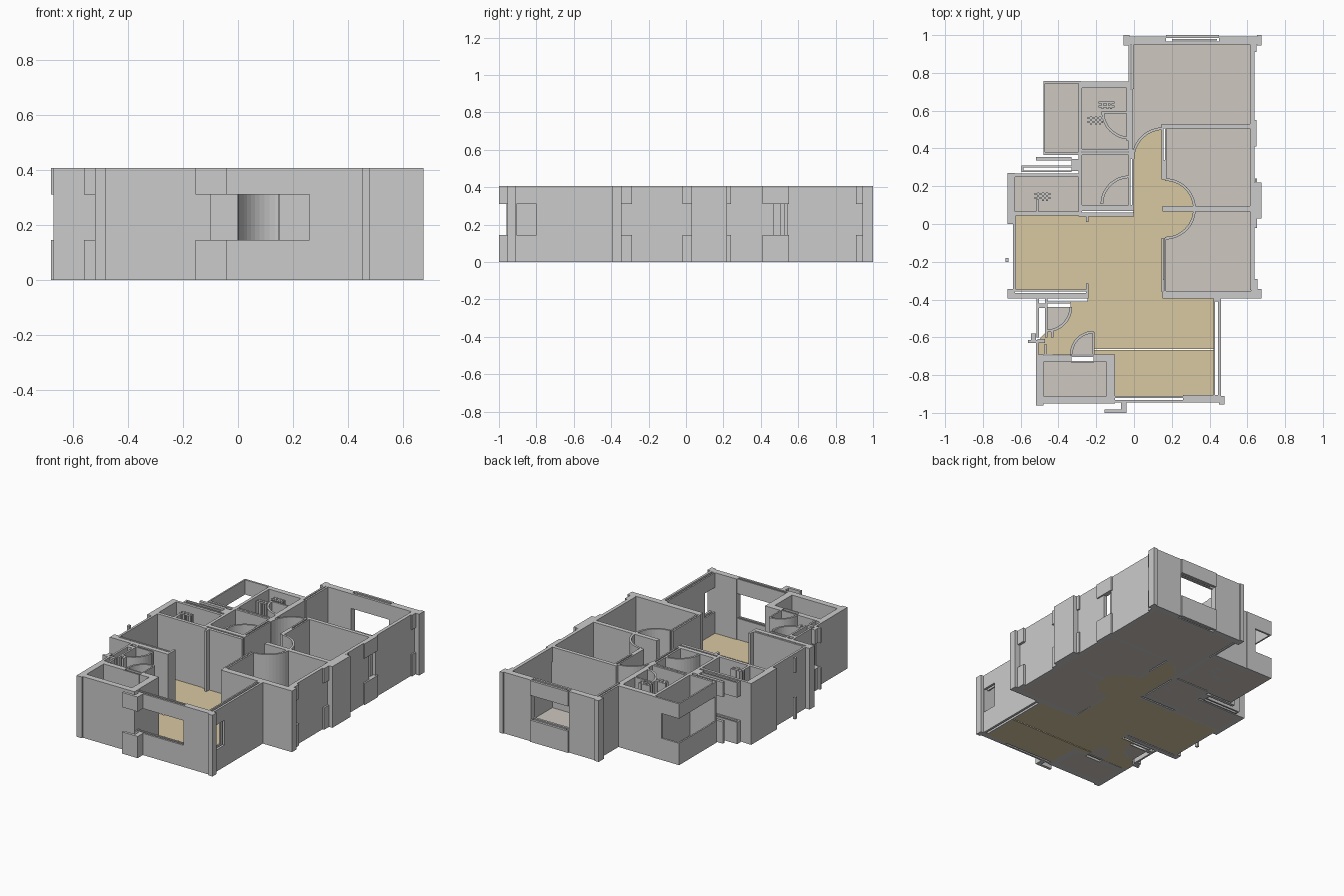
import bpy, bmesh
from math import cos, sin, radians

H, SILL, HEAD, FLOOR = 0.408, 0.145, 0.31, 0.004


def material(name, rgb):
    m = bpy.data.materials.new(name)
    m.diffuse_color = (*rgb, 1)
    return m


def prism(bm, pts, z0, z1):
    low = [bm.verts.new((x, y, z0)) for x, y in pts]
    top = [bm.verts.new((x, y, z1)) for x, y in pts]
    n = len(pts)
    bm.faces.new(low[::-1])
    bm.faces.new(top)
    for i in range(n):
        j = (i + 1) % n
        bm.faces.new((low[i], low[j], top[j], top[i]))


def rect(x0, x1, y0, y1):
    return [(x0, y0), (x1, y0), (x1, y1), (x0, y1)]


def arc(cx, cy, r, a0, a1, n=12):
    return [(cx + r * cos(radians(a0 + (a1 - a0) * i / n)),
             cy + r * sin(radians(a0 + (a1 - a0) * i / n))) for i in range(n + 1)]


def make(name, parts, mat=None):
    """parts: list of (outline, z0, z1)"""
    bm = bmesh.new()
    for pts, z0, z1 in parts:
        prism(bm, pts, z0, z1)
    bmesh.ops.recalc_face_normals(bm, faces=bm.faces)
    me = bpy.data.meshes.new(name)
    bm.to_mesh(me)
    bm.free()
    ob = bpy.data.objects.new(name, me)
    bpy.context.collection.objects.link(ob)
    if mat:
        me.materials.append(mat)


def walls(name, solid, windows=()):
    """Full-height walls, plus window bays made of a sill block and a head block."""
    parts = [(rect(*r), 0, H) for r in solid]
    for r in windows:
        parts += [(rect(*r), 0, SILL), (rect(*r), HEAD, H)]
    make(name, parts)


def door_sweep(name, cx, cy, r, a0, a1):
    t = 0.007
    make(name, [(arc(cx, cy, r + t, a0, a1) + arc(cx, cy, r - t, a1, a0), 0, H)])


# North bedroom shell
walls("north_bedroom_walls", [
    (-0.05, 0.17, 0.95, 0.992), (0.45, 0.675, 0.95, 0.992), (-0.055, -0.025, 0.945, 1.0),
    (0.65, 0.675, 0.945, 1.0), (-0.03, -0.018, 0.715, 0.95), (-0.012, 0.0, 0.715, 0.95),
    (0.615, 0.638, 0.54, 0.95), (0.15, 0.62, 0.505, 0.53), (-0.03, -0.005, 0.345, 0.715)],
    [(0.17, 0.45, 0.95, 0.965), (0.17, 0.45, 0.985, 1.0), (0.2, 0.44, 0.971, 0.979),
     (0.638, 0.648, 0.91, 0.95)])

# East bedrooms shell
walls("east_bedroom_walls", [
    (0.615, 0.638, -0.35, 0.47), (0.62, 0.675, 0.03, 0.22), (0.15, 0.62, 0.065, 0.095),
    (0.145, 0.155, 0.33, 0.53), (0.163, 0.173, 0.33, 0.53), (0.145, 0.173, 0.235, 0.34),
    (0.145, 0.155, -0.36, -0.075), (0.16, 0.17, -0.36, -0.075),
    (0.15, 0.675, -0.395, -0.355), (0.62, 0.675, -0.395, -0.345)],
    [(0.615, 0.638, 0.47, 0.54), (0.638, 0.648, 0.41, 0.55), (0.63, 0.65, -0.02, 0.03),
     (0.64, 0.65, 0.21, 0.24), (0.63, 0.655, -0.345, -0.29)])

# Bathrooms
walls("bathroom_walls", [
    (-0.29, -0.02, 0.72, 0.755), (-0.295, -0.275, 0.04, 0.755), (-0.275, -0.015, 0.365, 0.378),
    (-0.275, -0.015, 0.385, 0.397), (-0.03, -0.018, 0.1, 0.36), (-0.01, 0.0, 0.1, 0.36),
    (-0.29, 0.0, 0.04, 0.06), (-0.29, 0.0, 0.07, 0.1),
    (-0.17, -0.015, 0.585, 0.597), (-0.04, -0.025, 0.44, 0.72)])

# Open-sided utility balcony
walls("utility_balcony_walls", [
    (-0.35, -0.28, 0.745, 0.758), (-0.48, -0.28, 0.365, 0.38)],
    [(-0.48, -0.35, 0.745, 0.758), (-0.48, -0.47, 0.38, 0.758)])

# Kitchen
walls("kitchen_walls", [
    (-0.67, -0.63, 0.02, 0.27), (-0.63, -0.29, 0.25, 0.268), (-0.63, -0.29, 0.045, 0.067),
    (-0.33, -0.295, 0.28, 0.345)],
    [(-0.52, -0.33, 0.335, 0.355), (-0.595, -0.33, 0.3, 0.31), (-0.595, -0.33, 0.275, 0.284),
     (-0.595, -0.585, 0.284, 0.3)])

# Dining area
walls("dining_walls", [
    (-0.64, -0.625, -0.35, 0.05), (-0.67, -0.63, -0.395, -0.345), (-0.67, -0.245, -0.395, -0.365),
    (-0.63, -0.25, -0.358, -0.347), (-0.255, -0.24, -0.395, -0.315), (-0.67, -0.64, 0.0, 0.03),
    (-0.255, -0.24, 0.01, 0.045)],
    [(-0.68, -0.665, -0.2, -0.18)])

# Entry
walls("entry_walls", [
    (-0.515, -0.502, -0.6, -0.395), (-0.47, -0.458, -0.6, -0.395), (-0.515, -0.458, -0.445, -0.42),
    (-0.51, -0.47, -0.63, -0.61), (-0.46, -0.335, -0.42, -0.41), (-0.52, -0.505, -0.7, -0.63),
    (-0.475, -0.462, -0.69, -0.635), (-0.22, -0.21, -0.69, -0.573), (-0.44, -0.425, -0.6, -0.57)],
    [(-0.56, -0.5, -0.63, -0.615), (-0.545, -0.52, -0.615, -0.58)])

# South-west store room
walls("store_room_walls", [
    (-0.52, -0.48, -0.96, -0.69), (-0.48, -0.33, -0.73, -0.695), (-0.33, -0.215, -0.705, -0.695),
    (-0.33, -0.215, -0.735, -0.725), (-0.215, -0.1, -0.73, -0.69),
    (-0.145, -0.1, -0.95, -0.7), (-0.52, -0.1, -0.95, -0.91)])

# Living room
walls("living_room_walls", [
    (0.42, 0.43, -0.8, -0.37), (0.445, 0.46, -0.8, -0.37), (0.42, 0.46, -0.41, -0.37),
    (0.26, 0.46, -0.945, -0.905), (0.45, 0.48, -0.955, -0.91)],
    [(0.42, 0.43, -0.91, -0.8), (0.445, 0.46, -0.91, -0.8),
     (-0.1, 0.26, -0.92, -0.91), (-0.1, 0.26, -0.945, -0.932)])
walls("front_ledge", [], [(-0.155, -0.04, -1.0, -0.982), (-0.07, -0.04, -0.982, -0.945)])

# Curved door sweeps
for name, *a in [
        ("north_bedroom_door_sweep", 0.155, 0.345, 0.16, 90, 180),
        ("east_bedroom_upper_door_sweep", 0.165, 0.08, 0.155, 0, 90),
        ("east_bedroom_lower_door_sweep", 0.165, 0.08, 0.155, -90, 0),
        ("upper_bathroom_door_sweep", -0.025, 0.595, 0.14, 180, 270),
        ("lower_bathroom_door_sweep", -0.025, 0.105, 0.145, 90, 180),
        ("entry_door_sweep", -0.46, -0.44, 0.125, -90, 0),
        ("store_room_door_sweep", -0.215, -0.69, 0.117, 90, 180)]:
    door_sweep(name, *a)


# Fixture clusters: crossing full-height slats
def fixture(name, cx, cy):
    t = 0.005
    slats = [(cx + dx - t, cx + dx + t, cy - 0.022, cy + 0.022) for dx in (-0.022, 0.004, 0.024)]
    slats += [(cx - 0.042, cx + 0.042, cy + dy - t, cy + dy + t) for dy in (-0.008, 0.014)]
    walls(name, slats)


fixture("upper_bathroom_fixture", -0.145, 0.63)
fixture("lower_bathroom_fixture", -0.205, 0.548)
fixture("kitchen_fixture", -0.485, 0.145)
walls("kitchen_fixture_stem", [(-0.52, -0.505, 0.065, 0.13)])

# Floors
tan = material("tan_floor", (0.69, 0.58, 0.36))
grey = material("grey_floor", (0.61, 0.57, 0.52))


def floor(name, pts, mat=grey):
    make(name, [(pts, 0, FLOOR)], mat)


floor("living_floor",
      [(-0.63, 0.045), (-0.63, -0.347), (-0.245, -0.347), (-0.245, -0.41), (-0.335, -0.41)]
      + arc(-0.46, -0.44, 0.125, 0, -90)
      + [(-0.51, -0.62), (-0.51, -0.69), (-0.33, -0.695)]
      + arc(-0.215, -0.69, 0.117, 180, 90)
      + [(-0.215, -0.662), (0.425, -0.662), (0.425, -0.37), (0.155, -0.37)]
      + arc(0.165, 0.08, 0.155, -90, 90)
      + [(0.15, 0.235)] + arc(0.155, 0.345, 0.16, 90, 180) + [(-0.005, 0.045)], tan)
floor("front_living_floor", [(-0.215, -0.668), (0.425, -0.668), (0.425, -0.915), (-0.105, -0.915),
                             (-0.105, -0.7), (-0.215, -0.7)], tan)
floor("north_bedroom_floor", [(-0.005, 0.95), (-0.005, 0.345)] + arc(0.155, 0.345, 0.16, 180, 90)
      + [(0.155, 0.525), (0.62, 0.525), (0.62, 0.95)])
floor("east_bedroom_upper_floor", [(0.165, 0.51), (0.165, 0.235)]
      + arc(0.165, 0.08, 0.155, 89, 0) + [(0.62, 0.08), (0.62, 0.51)])
floor("east_bedroom_lower_floor", [(0.62, -0.36), (0.62, 0.08)]
      + arc(0.165, 0.08, 0.155, 0, -89) + [(0.165, -0.36)])
for name, r in [("utility_balcony_floor", (-0.475, -0.285, 0.37, 0.75)),
                ("upper_bathroom_floor", (-0.28, -0.02, 0.39, 0.725)),
                ("lower_bathroom_floor", (-0.28, -0.02, 0.095, 0.37)),
                ("kitchen_floor", (-0.635, -0.285, 0.06, 0.255)),
                ("store_room_floor", (-0.485, -0.14, -0.915, -0.725))]:
    floor(name, rect(*r))
floor("entry_threshold_floor", [(-0.46, -0.44)] + arc(-0.46, -0.44, 0.125, -90, 0))
floor("store_threshold_floor", [(-0.215, -0.69)] + arc(-0.215, -0.69, 0.117, 90, 180))
